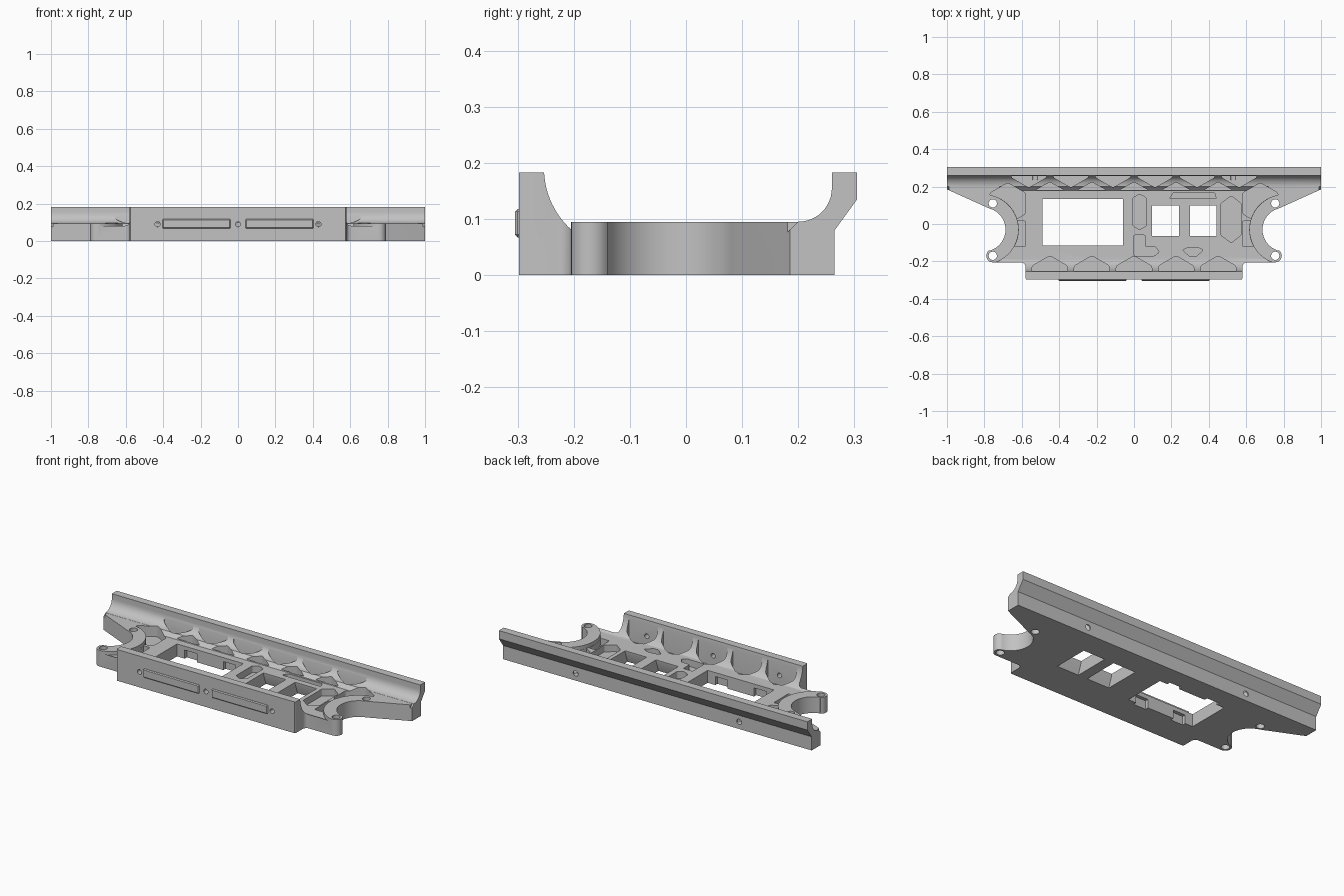
import bpy, bmesh, math
from mathutils import Matrix

if "Cube" in bpy.data.objects:
    bpy.data.objects.remove(bpy.data.objects["Cube"])

grey = bpy.data.materials.new("plain grey")
grey.use_nodes = True
grey.diffuse_color = (0.54, 0.54, 0.54, 1)
grey.node_tree.nodes["Principled BSDF"].inputs["Base Color"].default_value = grey.diffuse_color

RIM, WALL, TRAY, FLOOR = 0.095, 0.183, 0.073, 0.033


def finish(bm, name):
    bmesh.ops.recalc_face_normals(bm, faces=bm.faces)
    mesh = bpy.data.meshes.new(name)
    bm.to_mesh(mesh)
    bm.free()
    mesh.materials.append(grey)
    ob = bpy.data.objects.new(name, mesh)
    bpy.context.collection.objects.link(ob)
    return ob


def add_prism(bm, points, z0, z1, corner=0):
    """Upright prism from a plan outline, with optional rounded corners."""
    face = bm.faces.new([bm.verts.new((x, y, z0)) for x, y in points])
    ext = bmesh.ops.extrude_face_region(bm, geom=[face], use_keep_orig=True)["geom"]
    verts = [g for g in ext if isinstance(g, bmesh.types.BMVert)]
    bmesh.ops.translate(bm, verts=verts, vec=(0, 0, z1 - z0))
    if corner:
        edges = [e for v in verts for e in v.link_edges
                 if abs(e.verts[0].co.z - e.verts[1].co.z) > 0.001]
        bmesh.ops.bevel(bm, geom=edges, offset=corner, segments=4,
                        profile=0.5, affect='EDGES')


def prisms(name, outlines, z0, z1, corner=0):
    bm = bmesh.new()
    for points in outlines:
        add_prism(bm, points, z0, z1, corner)
    return finish(bm, name)


def arc(cx, cy, rx, ry, start, end, n):
    return [(cx + rx * math.cos(math.radians(start + (end - start) * i / n)),
             cy + ry * math.sin(math.radians(start + (end - start) * i / n)))
            for i in range(n + 1)]


def circle(x, y, r, n=32):
    return arc(x, y, r, r, 0, 360, n)[:-1]


def hexagon(x, y, r):
    return arc(x, y, r, r, 90, 450, 6)[:-1]


def rect(x0, x1, y0, y1):
    return [(x0, y0), (x1, y0), (x1, y1), (x0, y1)]


def boolean(ob, tool, operation='DIFFERENCE'):
    mod = ob.modifiers.new("cut", 'BOOLEAN')
    mod.operation, mod.object, mod.solver = operation, tool, 'EXACT'
    bpy.context.view_layer.objects.active = ob
    bpy.ops.object.modifier_apply(modifier=mod.name)
    bpy.data.objects.remove(tool)


def rods(name, places, r, y0, y1):
    """Cylinders lying along y at (x, z)."""
    ob = prisms(name, [circle(x, z, r, 20) for x, z in places], -y1, -y0)
    ob.data.transform(Matrix.Rotation(math.radians(90), 4, 'X'))
    return ob


# Cross-section with a tall wall on each long side, swept along x
section = [(-0.298, -0.05), (0.265, -0.05), (0.265, 0.08), (0.305, 0.135), (0.305, WALL), (0.26, WALL)]
section += arc(0.2, 0.155, 0.06, 0.06, 0, -90, 12)
section += [(0.178, TRAY), (-0.194, TRAY)]
section += arc(-0.106, 0.19, 0.147, 0.147, 232, 186, 12)
section += [(-0.253, WALL), (-0.298, WALL)]
body = prisms("mounting_tray", [section], -1, 1)
body.data.transform(Matrix(((0, 0, 1, 0), (1, 0, 0, 0), (0, 1, 0, 0), (0, 0, 0, 1))))

# Raised rims and wings at both ends
for s in (-1, 1):
    boolean(body, prisms("end_rim", [circle(s * 0.804, -0.03, 0.187, 64)], -0.04, RIM), 'UNION')
    wing = [(s * 0.72, 0.1), (s * 0.99, 0.1), (s * 0.99, 0.21), (s * 0.72, 0.21)]
    boolean(body, prisms("wing", [wing], -0.03, RIM - 0.0005), 'UNION')

# Plan outline: wings, round bites at the ends and rounded lugs
half = [(0.57, -0.31), (0.58, -0.29)]
half += arc(0.605, -0.23, 0.025, 0.025, 180, 90, 5)
half += arc(0.755, -0.17, 0.035, 0.035, -90, 60, 10)
half += arc(0.804, -0.03, 0.117, 0.117, 253, 107, 24)
half += [(0.785, 0.088), (1, 0.185), (1.01, 0.32)]
plan = half + [(-x, y) for x, y in reversed(half)]
boolean(body, prisms("plan", [plan], 0, 0.4), 'INTERSECT')

# Honeycomb pockets along both walls
PITCH, R = 0.225, 0.11
cells = [hexagon((k + 0.5) * PITCH, 0.305, R) for k in range(-3, 3)]
cells += [hexagon(k * PITCH, -0.28, R) for k in range(-2, 3)]
cells += [hexagon(s * 3 * PITCH, 0.11, R) for s in (-1, 1)]
pockets = prisms("pockets", cells, FLOOR, 0.4, 0.012)
boolean(pockets, prisms("limits", [rect(-0.8, 0.8, -0.251, 0.257)], 0, 0.5), 'INTERSECT')

# Pockets in the middle of the tray
middle = [[(k * PITCH - 0.075, 0.182), (k * PITCH + 0.075, 0.182), (k * PITCH, 0.224)]
          for k in range(-2, 3)]
middle += [
    [(-0.005, -0.01), (0.03, -0.03), (0.065, -0.01), (0.065, 0.14), (0.03, 0.16), (-0.005, 0.14)],
    [(0.465, -0.06), (0.52, -0.1), (0.572, -0.06), (0.572, 0.11), (0.52, 0.15), (0.465, 0.11)],
    [(0.19, 0.135), (0.44, 0.135), (0.43, 0.168), (0.21, 0.168)],
    [(0, -0.17), (0.11, -0.17), (0.135, -0.15), (0.115, -0.122), (0.06, -0.12), (0.06, -0.06), (0, -0.06)],
    [(0.26, -0.14), (0.29, -0.125), (0.34, -0.125), (0.37, -0.14), (0.33, -0.175), (0.3, -0.175)],
]
middle += [rect(min(s * 0.58, s * 0.64), max(s * 0.58, s * 0.64), -0.12, 0.015) for s in (-1, 1)]
inner = prisms("middle_pockets", middle, FLOOR, 0.4, 0.006)

# Keep the rims round the bites and lugs solid
for tool in (pockets, inner):
    for s in (-1, 1):
        boolean(tool, prisms("rim", [circle(s * 0.804, -0.03, 0.188, 64)], -0.1, 0.5))
    boolean(body, tool)

# Openings: one large with undercut catches, two small with flared undersides
boolean(body, prisms("large_opening", [rect(-0.49, -0.06, -0.115, 0.135)], -0.1, 0.4))
boolean(body, prisms("catches", [rect(x, x + 0.08, -0.135, 0.155)
                                 for x in (-0.44, -0.19)], -0.1, 0.05))
for x0, x1 in ((0.095, 0.24), (0.3, 0.44)):
    boolean(body, prisms("small_opening", [rect(x0, x1, -0.065, 0.1)], -0.1, 0.4))
    flare = prisms("flare", [rect(x0, x1, -0.065, 0.1)], -0.02, 0.065)
    for v in flare.data.vertices:
        if v.co.z < 0:
            v.co.y += 0.03 if v.co.y > 0 else -0.03
    boolean(body, flare)

# Screw holes
lugs = [circle(s * 0.755, y, 0.022) for s in (-1, 1) for y in (0.11, -0.17)]
boolean(body, prisms("lug_holes", lugs, -0.1, 0.4))
boolean(body, rods("front_holes", [(x, 0.09) for x in (-0.43, 0, 0.43)], 0.014, -0.35, -0.24))
boolean(body, rods("back_holes", [(x, 0.042) for x in (-0.53, 0.53)], 0.016, 0.235, 0.35))

# Raised bars on the front face
for side, s in (("right", -1), ("left", 1)):
    bar = prisms(side + "_front_bar", [rect(-0.182, 0.182, -0.305, -0.29)], 0.067, 0.118)
    bar.data.transform(Matrix.Translation((s * 0.222, 0, 0)))
    bevel = bar.modifiers.new("chamfer", 'BEVEL')
    bevel.width, bevel.segments = 0.005, 1

bpy.ops.object.select_all(action='DESELECT')
body.select_set(True)
bpy.context.view_layer.objects.active = body
bpy.ops.object.shade_smooth_by_angle(angle=math.radians(30))
